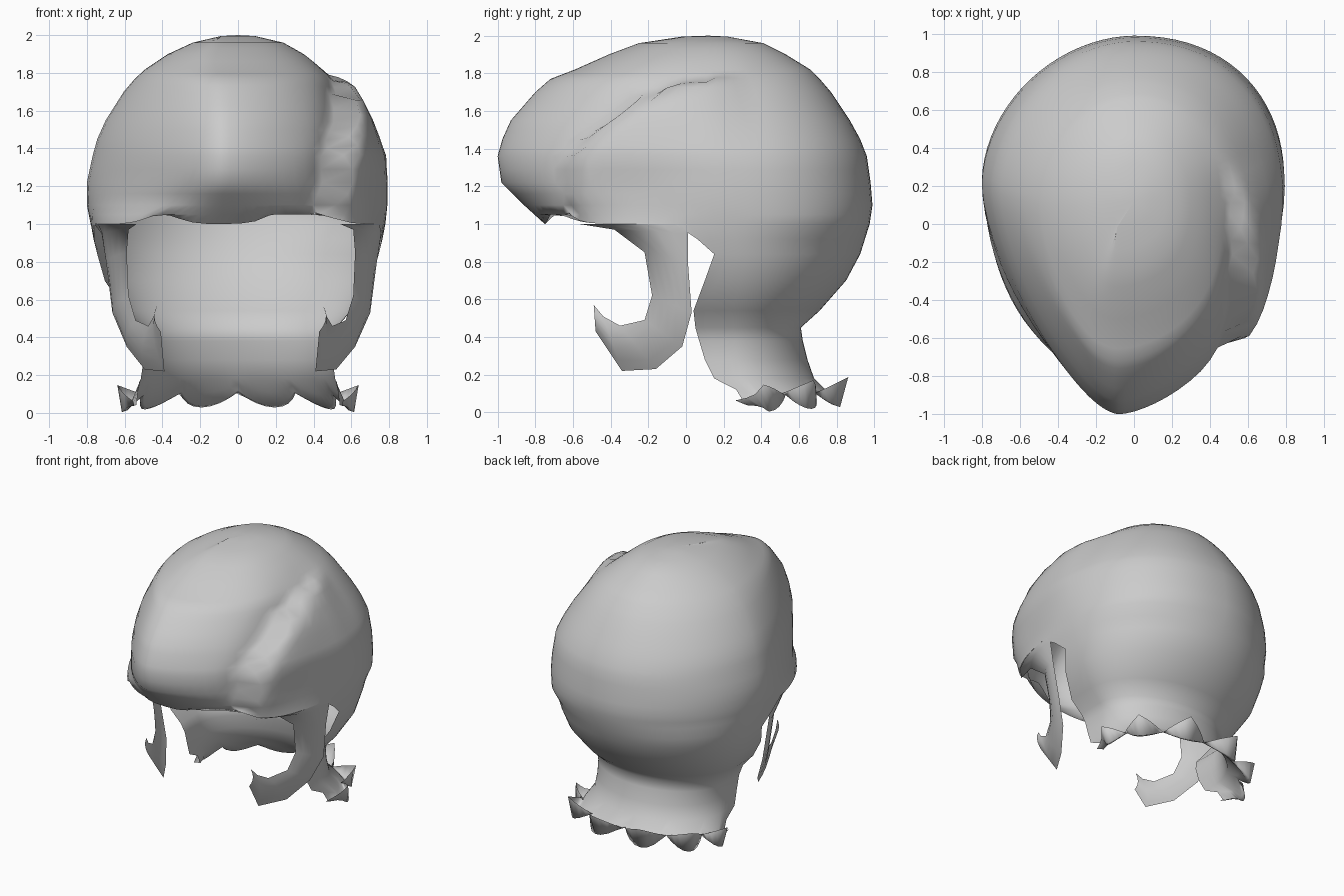
import bpy, bmesh, math
from mathutils import Vector

if "Cube" in bpy.data.objects:
    bpy.data.objects.remove(bpy.data.objects["Cube"])

hair = bpy.data.materials.new("light grey")
hair.diffuse_color = (0.6, 0.6, 0.6, 1)
hair.use_nodes = True
hair.node_tree.nodes["Principled BSDF"].inputs["Base Color"].default_value = hair.diffuse_color
HALF, CUT = 40, 24      # columns from back to front, columns kept below the ears


def finish(bm, name, weld=0.001):
    bmesh.ops.remove_doubles(bm, verts=bm.verts, dist=weld)
    bmesh.ops.recalc_face_normals(bm, faces=bm.faces)
    me = bpy.data.meshes.new(name)
    bm.to_mesh(me)
    bm.free()
    me.materials.append(hair)
    me.polygons.foreach_set("use_smooth", [True] * len(me.polygons))
    ob = bpy.data.objects.new(name, me)
    bpy.context.collection.objects.link(ob)
    return ob


def skin(bm, a, b):
    for k in range(len(a) - 1):
        bm.faces.new((a[k], a[k + 1], b[k + 1], b[k]))


def ring_point(u, side, xl, xr, ymid, yf, yb, p, pl=2, pr=2):
    """Round back half, tapering front half; u runs -90 (back) to 90 (front) degrees."""
    s = math.sin(u)
    w = xr if side > 0 else xl
    if s < 0:
        q = pr if side > 0 else pl
        return side * w * max(0, 1 - (-s) ** q) ** (1 / q), ymid - (yb - ymid) * s
    if p < 2:
        p += .1 if side > 0 else -.05
    x = side * w * max(0, 1 - s ** p) ** (1 / p)
    return x - 0.08 * s ** 6, ymid - (ymid - yf) * s


# parting that separates the front quiff from the swept right side: y, z, depth
parting = [(-.58, .95, .05), (-.63, 1.15, .08), (-.63, 1.32, .09), (-.5, 1.48, .09),
           (-.3, 1.64, .085), (-.1, 1.72, .07), (.13, 1.77, .04), (.32, 1.79, 0)]


def swept_side(co):
    """Puff the surface behind the parting outward and sink it just in front."""
    best = None
    p = Vector((co.y, co.z))
    for a, b in zip(parting, parting[1:]):
        A, d = Vector(a[:2]), Vector(b[:2]) - Vector(a[:2])
        t = min(1, max(0, (p - A).dot(d) / d.length_squared))
        off = p - (A + d * t)
        if best is None or off.length < best[0]:
            sign = 1 if d.x * off.y - d.y * off.x < 0 else -1
            best = (off.length, sign, a[2] + (b[2] - a[2]) * t)
    dist, sign, amp = best
    if sign > 0:
        h = amp * min(1, .35 + dist / .06) * math.exp(-(dist / .33) ** 2)
    else:
        h = -.35 * amp * math.exp(-(dist / .09) ** 2)
    lean = max(0, min(1, (co.z - 1.3) / .7))
    fade = min(1, max(0, (co.x - .1) / .2))
    return co + Vector((1, -.15, lean)).normalized() * h * fade


# main hair shell: z, left width, right width, middle y, front y, back y, front exponent
crown = [
    (1.995, .09, .09, .12, -.02, .22, 2), (1.96, .24, .24, .1, -.25, .41, 2),
    (1.9, .37, .35, .1, -.41, .53, 2), (1.82, .49, .46, .1, -.59, .66, 1.9),
    (1.77, .545, .52, .11, -.72, .71, 1.8), (1.7, .605, .58, .12, -.8, .77, 1.7),
    (1.55, .7, .68, .15, -.93, .87, 1.6), (1.45, .745, .735, .17, -.975, .925, 1.58),
    (1.36, .77, .775, .18, -1.0, .96, 1.57), (1.22, .8, .79, .2, -.98, .98, 1.58),
    (1.1, .8, .79, .22, -.86, .99, 1.8), (1.0, .78, .78, .25, -.75, .975, 2.3)]
dense = [crown[0]]
for a, b in zip(crown, crown[1:]):
    dense += [tuple((m + n) / 2 for m, n in zip(a, b)), b]
# nape: z, half width, back y, front limit y
nape = [(.92, .765, .95, .06), (.84, .745, .925, .15), (.7, .705, .85, .1),
        (.54, .6, .71, .04), (.45, .52, .61, .05), (.38, .5, .62, .07),
        (.28, .5, .645, .1), (.18, .515, .68, .15)]

bm = bmesh.new()
top = bm.verts.new((0, .12, 2.0))
prev = None
for z, xl, xr, ym, yf, yb, p in dense:
    row = []
    for i in range(-HALF, HALF + 1):
        u = math.radians(abs(i) * 180 / HALF - 90)
        x, y = ring_point(u, 1 if i >= 0 else -1, xl, xr, ym, yf, yb, p, 1.88, 2.2)
        zz = z
        if z < 1.03 and y < -.45:       # wavy hairline over the forehead
            zz += .1 * math.exp(-((x - .3) / .15) ** 2) + .05 * math.exp(-((x + .4) / .12) ** 2)
        co = Vector((x, y, zz))
        row.append(bm.verts.new(swept_side(co) if x > .1 else co))
    if prev:
        skin(bm, prev, row)
    else:
        for k in range(2 * HALF):
            bm.faces.new((top, row[k], row[k + 1]))
    prev = row

prev = prev[HALF - CUT:HALF + CUT + 1]
for z, w, yb, ylim in nape:
    ym = .25
    end = 90 + math.degrees(math.asin((ym - ylim) / .95))
    row = []
    for i in range(-CUT, CUT + 1):
        u = math.radians(abs(i) / CUT * end - 90)
        x, y = ring_point(u, 1 if i >= 0 else -1, w, w, ym, -.7, yb, 2.5)
        row.append(bm.verts.new((x, y, z)))
    skin(bm, prev, row)
    prev = row

# six puffy locks with flicked-up tips along the nape: outward, tip z, notch z
base = [v.co.copy() for v in prev]
for side_out, back_out, tip_z, notch_z in ((.04, .08, .11, .15), (.07, .13, .04, .12),
                                           (.1, .16, .03, .11), (.12, .21, .14, .1)):
    row = []
    for i, b in zip(range(-CUT, CUT + 1), base):
        s = 1 - abs(abs(i) % 8 - 4) / 4
        flick = tip_z > .12
        if not flick:
            s = math.sin(s * math.pi / 2)       # rounded until the pointed tip
        out = Vector((b.x, b.y - .25, 0)).normalized()
        f = max(0, out.y)
        g = (side_out * (1 - f) + back_out * f) * (.35 + .65 * s)
        c = b + out * g
        low = notch_z + (tip_z + .05 * f * flick - notch_z) * s
        c.z = max(0, low - .03 * (1 - f) * (not flick))
        edge = max(0, 1 - (CUT - abs(i)) / 4)          # front corners run down and back
        c.z += (.02 + .25 * max(0, tip_z - .03) - c.z) * edge * .7 * (tip_z != .11)
        c.y += (.12 * (1 - f) + .06 * edge) * min(1, (b.z - min(tip_z, .08)) / .15)
        row.append(bm.verts.new(c))
    skin(bm, prev, row)
    prev = row
finish(bm, "hair_shell")

# sideburns: front edge and back edge points, curling forward and inward
front = [(.6, -.56, 1.0), (.61, -.38, .97), (.62, -.22, .85), (.61, -.18, .62),
         (.57, -.22, .49), (.5, -.35, .46), (.47, -.44, .51), (.45, -.49, .57)]
back = [(.77, -.03, 1.0), (.76, .01, .95), (.735, .01, .8), (.7, .03, .53),
        (.62, -.02, .35), (.52, -.16, .23), (.41, -.34, .22), (.43, -.48, .43)]
for side, name in ((1, "right_sideburn"), (-1, "left_sideburn")):
    k = side if side > 0 else -.95
    bm = bmesh.new()
    prev = None
    for j, (f, b) in enumerate(zip(front, back)):
        f, b = Vector(f), Vector(b)
        row = []
        for q in range(6):
            t = q / 5
            c = f.lerp(b, t)
            if j == 0:          # top edge follows the shell
                u = math.asin((.25 - c.y) / 1.0)
                c.x = ring_point(u, side, .78, .78, .25, -.75, .975, 2.3)[0]
                if side > 0:
                    c = swept_side(c)
            else:
                c.x = (c.x + (.18 if j == 1 else .1) * t * (1 - t)) * k
            row.append(bm.verts.new(c))
        if prev:
            skin(bm, prev, row)
        prev = row
    finish(bm, name)
